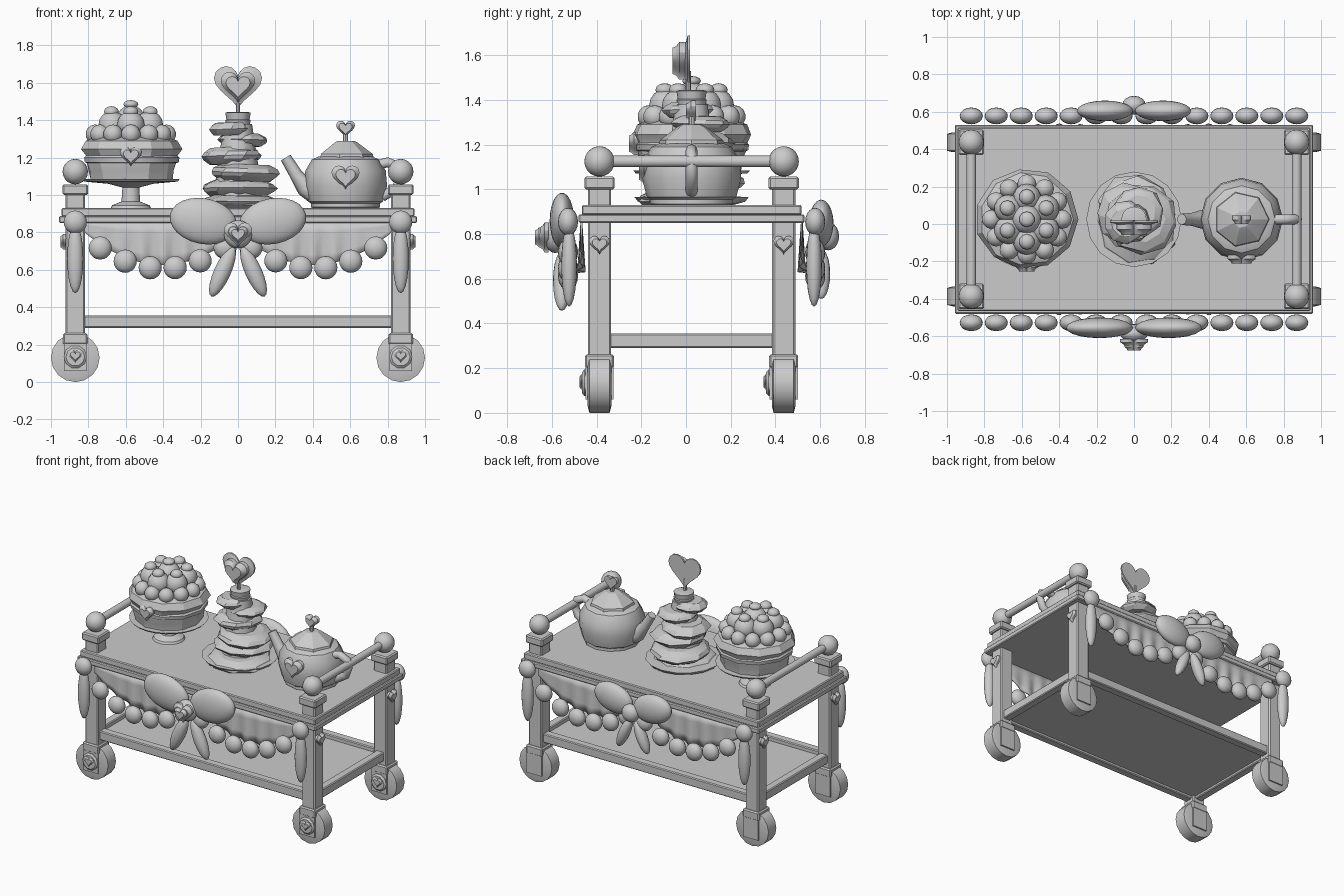
import bpy, bmesh, math, random
from mathutils import Matrix, Vector, Euler

if "Cube" in bpy.data.objects:
    bpy.data.objects.remove(bpy.data.objects["Cube"])

random.seed(4)
CY = 0.025                       # cart centre line in y
mat = bpy.data.materials.new("pale_grey")
mat.diffuse_color = (0.6, 0.6, 0.6, 1)
mat.use_nodes = True
mat.node_tree.nodes["Principled BSDF"].inputs["Base Color"].default_value = mat.diffuse_color


def finish(name, bm, loc=(0, 0, 0), rot=(0, 0, 0), smooth=40):
    bmesh.ops.recalc_face_normals(bm, faces=bm.faces)
    me = bpy.data.meshes.new(name)
    bm.to_mesh(me)
    bm.free()
    ob = bpy.data.objects.new(name, me)
    bpy.context.collection.objects.link(ob)
    ob.location, ob.rotation_euler = loc, rot
    me.materials.append(mat)
    if smooth:
        bpy.ops.object.select_all(action='DESELECT')
        ob.select_set(True)
        bpy.context.view_layer.objects.active = ob
        bpy.ops.object.shade_smooth_by_angle(angle=math.radians(smooth))
    return ob


def box(name, x, y, z, bevel=0.006):
    bm = bmesh.new()
    bmesh.ops.create_cube(bm, size=1)
    for v in bm.verts:
        v.co = [a[0] + (c + 0.5) * (a[1] - a[0]) for a, c in zip((x, y, z), v.co)]
    if bevel:
        bmesh.ops.bevel(bm, geom=bm.edges[:], offset=bevel, segments=1, affect='EDGES')
    return finish(name, bm, smooth=0)


def ball(name, loc, r, rot=(0, 0, 0), seg=16):
    bm = bmesh.new()
    bmesh.ops.create_uvsphere(bm, u_segments=seg, v_segments=seg * 5 // 8, radius=1)
    s = r if isinstance(r, tuple) else (r, r, r)
    bmesh.ops.scale(bm, vec=s, verts=bm.verts)
    return finish(name, bm, loc, rot, 80)


def lathe(name, profile, loc, seg=16, rot=(0, 0, 0), smooth=40, twist=0.0, jitter=0.0):
    bm = bmesh.new()
    rings = []
    for k, (r, z) in enumerate(profile):
        ring = []
        for i in range(seg):
            a = 2 * math.pi * i / seg + twist * k
            q = r * (1 + random.uniform(-jitter, jitter))
            ring.append(bm.verts.new((q * math.cos(a), q * math.sin(a), z)))
        rings.append(ring)
    for a, b in zip(rings, rings[1:]):
        for i in range(seg):
            j = (i + 1) % seg
            bm.faces.new((a[i], a[j], b[j], b[i]))
    bm.faces.new(rings[0][::-1])
    bm.faces.new(rings[-1])
    return finish(name, bm, loc, rot, smooth)


def heart(name, loc, width, depth, turn=0.0, n=28):
    # puffed heart facing -y, its back lying at the location
    bm = bmesh.new()
    rings = []
    for s, d in ((1, 0), (1, 0.5), (0.78, 0.75), (0.7, 1)):
        ring = []
        for i in range(n):
            t = 2 * math.pi * i / n
            x = 16 * math.sin(t) ** 3
            z = 13 * math.cos(t) - 5 * math.cos(2 * t) - 2 * math.cos(3 * t) - math.cos(4 * t) + 2.5
            ring.append(bm.verts.new((x * s * width / 32, -d * depth, z * s * width / 32)))
        rings.append(ring)
    for a, b in zip(rings, rings[1:]):
        for i in range(n):
            j = (i + 1) % n
            bm.faces.new((a[i], a[j], b[j], b[i]))
    bm.faces.new(rings[0])
    bm.faces.new(rings[-1])
    return finish(name, bm, loc, (0, 0, turn), 30)


def tube(name, pts, radii, seg=8):
    # tube in the xz plane through the given points
    bm = bmesh.new()
    rings = []
    for k, p in enumerate(pts):
        a, b = Vector(pts[max(k - 1, 0)]), Vector(pts[min(k + 1, len(pts) - 1)])
        d = (b - a).normalized()
        side = Vector((-d.z, 0, d.x))
        rings.append([bm.verts.new(Vector(p) + radii[k] * (math.cos(t) * side + math.sin(t) * Vector((0, 1, 0))))
                      for t in (2 * math.pi * i / seg for i in range(seg))])
    for a, b in zip(rings, rings[1:]):
        for i in range(seg):
            j = (i + 1) % seg
            bm.faces.new((a[i], a[j], b[j], b[i]))
    bm.faces.new(rings[0])
    bm.faces.new(rings[-1])
    return finish(name, bm, smooth=50)


# Table top and lower tray
box("tabletop_lower", (-0.957, 0.957), (-0.48, 0.53), (0.85, 0.888))
box("tabletop_upper", (-0.943, 0.943), (-0.466, 0.516), (0.885, 0.93))
box("tray_floor", (-0.86, 0.86), (-0.38, 0.43), (0.31, 0.325), 0)
for s in (-1, 1):
    y = CY + s * 0.41
    box("tray_long_rail", (-0.83, 0.83), (y - 0.03, y + 0.03), (0.29, 0.355))
    box("tray_end_rail", (s * 0.87 - 0.03, s * 0.87 + 0.03), (-0.35, 0.40), (0.29, 0.355))

# Legs, caps, wheels and end rails
for sx in (-1, 1):
    x = sx * 0.87
    for sy in (-1, 1):
        y = CY + sy * 0.412

        def block(name, h, z0, z1):
            box(name, (x - h, x + h), (y - h, y + h), (z0, z1), 0.008)
        block("leg", 0.052, 0.25, 0.86)
        block("leg_shoe", 0.065, 0.2, 0.262)
        block("post", 0.052, 0.92, 1.01)
        block("post_cap", 0.068, 1.0, 1.057)
        for s in (-1, 1):
            box("wheel_fork", (x - 0.06, x + 0.06), (y + s * 0.057 - 0.006, y + s * 0.057 + 0.006),
                (0.06, 0.21), 0)
        ball("post_ball", (x, y, 1.125), 0.068)
        lathe("wheel", [(0.1, -0.053), (0.13, -0.045), (0.13, 0.045), (0.1, 0.053)],
              (x, y, 0.13), 16, (math.pi / 2, 0, 0), 60)
        lathe("wheel_hub", [(0.062, 0), (0.062, 0.018), (0.05, 0.028)],
              (x, y - 0.05, 0.135), 10, (math.pi / 2, 0, 0))
        heart("wheel_heart", (x, y - 0.075, 0.138), 0.075, 0.015)
        heart("leg_heart", (x + sx * 0.05, y, 0.75), 0.092, 0.03, sx * math.pi / 2)
    lathe("end_rail", [(0.026, -0.4), (0.026, 0.4)], (x, CY, 1.125), 12, (math.pi / 2, 0, 0))

# Cloth, bead garland and bow on both long sides
def swag(x):
    return 0.607 + 1.0 * (abs(x) - 0.405) ** 2


for s in (-1, 1):
    yb = CY + s * 0.553
    bm = bmesh.new()
    cols, rows = 96, 4
    grid = []
    for i in range(cols + 1):
        x = -0.82 + 1.64 * i / cols
        fold = math.cos((abs(x) - 0.4) * 55) * math.exp(-((abs(x) - 0.4) / 0.25) ** 2)
        grid.append([bm.verts.new((x, CY + s * (0.497 + 0.016 * fold * j / rows),
                                   0.855 + (swag(x) + 0.02 - 0.855) * j / rows)) for j in range(rows + 1)])
    for a, b in zip(grid, grid[1:]):
        for j in range(rows):
            bm.faces.new((a[j], b[j], b[j + 1], a[j + 1]))
    cloth = finish("cloth_swag", bm, smooth=80)
    mod = cloth.modifiers.new("thickness", 'SOLIDIFY')
    mod.thickness = 0.008
    k = 1.0 if s < 0 else 0.84   # the rear bow is smaller
    for m in (-1, 1):
        for i in range(7):
            x = 0.87 - 0.1335 * i
            z = 0.855 if i == 0 else swag(x)
            ball("garland_bead", (m * x, yb, z), (0.062, 0.045, 0.062))
        ball("corner_tassel", (m * 0.87, yb - s * 0.005, 0.66), (0.043, 0.035, 0.185))
        yw = CY + s * 0.58
        ball("bow_loop", (m * 0.185 * k, yw, 0.79 + 0.07 * k), (0.182 * k, 0.055, 0.122 * k),
             (0, -m * 0.2, 0), 20)
        ball("bow_tail", (m * 0.083 * k, yw, 0.79 - 0.2 * k), (0.045 * k, 0.04, 0.145 * k),
             (0, -m * 0.42, 0))
    ball("bow_knot", (0, CY + s * 0.61, 0.79), (0.075 * k, 0.05, 0.075 * k))
heart("bow_heart", (0, -0.615, 0.785), 0.15, 0.035)
heart("bow_heart_front", (0, -0.64, 0.785), 0.1, 0.035)

# Cake on a pedestal stand with heaped berries
cx, cy = -0.573, 0.025
lathe("cake_stand", [(0.11, 0.925), (0.1, 0.945), (0.05, 0.965), (0.045, 1.04), (0.12, 1.06), (0.25, 1.072),
                     (0.262, 1.085), (0.2, 1.085)], (cx, cy, 0), 24)
lathe("cake_body", [(0.225, 1.08), (0.232, 1.13), (0.247, 1.18), (0.25, 1.21), (0.272, 1.245), (0.25, 1.29),
                    (0.2, 1.31)], (cx, cy, 0), 11, smooth=25, jitter=0.02)
lathe("cake_band", [(0.245, 1.17), (0.256, 1.175), (0.26, 1.2), (0.25, 1.21)], (cx, cy, 0), 11)
heart("cake_heart", (cx, cy - 0.235, 1.205), 0.115, 0.045)
for i in range(12):
    a = math.tau * i / 12
    ball("outer_berry", (cx + 0.19 * math.cos(a), cy + 0.19 * math.sin(a), 1.325), 0.052, seg=12)
for i in range(6):
    a = math.tau * (i + 0.5) / 6
    c, sn = math.cos(a), math.sin(a)
    ball("inner_berry", (cx + 0.115 * c, cy + 0.115 * sn, 1.375), 0.075, seg=14)
    ball("top_berry", (cx + 0.12 * c, cy + 0.12 * sn, 1.445), (0.042, 0.042, 0.03), seg=10)
ball("crown_mound", (cx, cy, 1.4), 0.08, seg=14)
ball("crown_berry", (cx, cy, 1.485), (0.042, 0.042, 0.022), seg=10)

# Tower of stacked pastry layers topped by a heart
lathe("tower_plate", [(0.17, 0.925), (0.24, 0.945), (0.255, 0.965), (0.2, 0.968)], (0, CY, 0), 16)
for i, (r, z) in enumerate([(0.215, 0.955), (0.205, 1.035), (0.187, 1.12), (0.162, 1.21), (0.135, 1.295),
                            (0.112, 1.355)]):
    h = 0.045 if i < 4 else 0.034
    lathe("tower_layer", [(r * 0.72, z - h), (r * 0.94, z - h * 0.4), (r * 1.02, z), (r * 0.92, z + h * 0.5),
                          (r * 0.68, z + h)], (0, CY, 0), 9, (0.03 * (-1) ** i, 0.02, i * 0.5), 20, 0.1, 0.04)
lathe("tower_core", [(0.14, 0.93), (0.11, 1.15), (0.075, 1.38)], (0, CY, 0), 10)
lathe("tower_tip", [(0.06, 1.36), (0.068, 1.4), (0.062, 1.405), (0.068, 1.44), (0.05, 1.445)], (0, CY, 0), 12)
lathe("heart_stem", [(0.012, 1.43), (0.012, 1.53)], (0, 0.01, 0), 8)
heart("topper_back", (0, 0.018, 1.573), 0.257, 0.022)
heart("topper_front", (0, 0.0, 1.575), 0.185, 0.06)

# Teapot
tx = 0.575
lathe("teapot_body", [(0.16, 0.925), (0.185, 0.935), (0.185, 0.955), (0.2, 0.965), (0.222, 1.05), (0.215, 1.13),
                      (0.18, 1.19), (0.145, 1.205)], (tx, CY, 0), 12, smooth=35)
lathe("teapot_lid", [(0.15, 1.2), (0.145, 1.22), (0.065, 1.28), (0.045, 1.29)], (tx, CY, 0), 7, smooth=20)
lathe("lid_stem", [(0.014, 1.28), (0.014, 1.33)], (tx, CY, 0), 8)
heart("lid_heart", (tx, CY + 0.02, 1.352), 0.1, 0.045)
heart("teapot_heart", (tx, CY - 0.19, 1.09), 0.15, 0.045)
tube("teapot_spout", [(0.42, CY, 1.0), (0.36, CY, 1.04), (0.31, CY, 1.11), (0.255, CY, 1.2)],
     [0.055, 0.05, 0.035, 0.03])
tube("teapot_handle", [(0.73, CY, 1.155), (0.8, CY, 1.175), (0.86, CY, 1.15), (0.872, CY, 1.1), (0.85, CY, 1.04),
                       (0.77, CY, 0.99)], [0.027] * 6)
